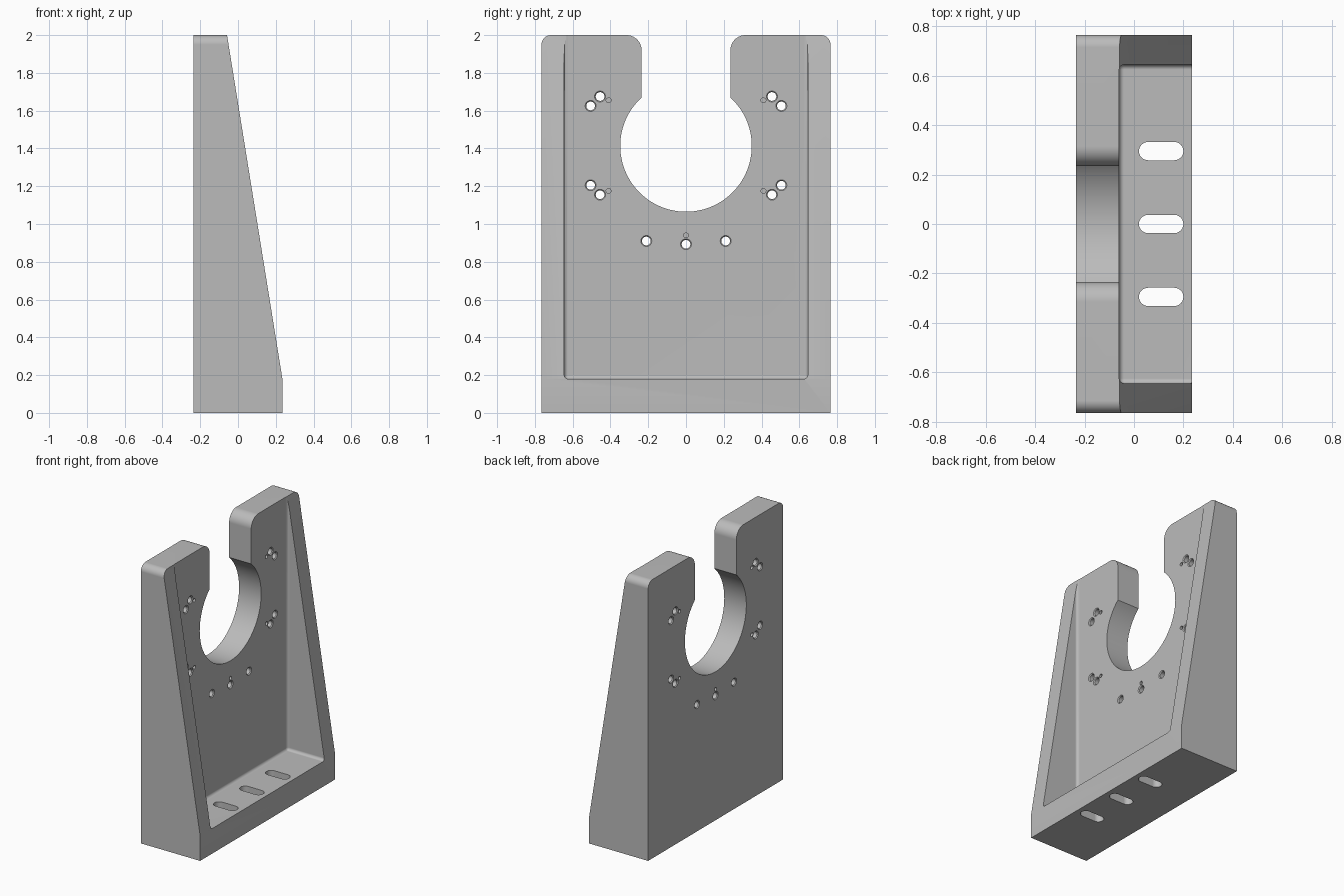
import bpy
import bmesh
from math import sin, cos, pi, radians, atan2, sqrt

cube = bpy.data.objects.get("Cube")
if cube:
    bpy.data.objects.remove(cube, do_unlink=True)

# Main dimensions
BACK, FRONT, FACE = -0.235, 0.235, -0.06    # x of back, base front, plate face
HALF, TOP, FLOOR = 0.765, 2.0, 0.18         # half width, height, base thickness
BORE_Z, BORE_R, GAP = 1.413, 0.348, 0.235   # round opening and its throat

metal = bpy.data.materials.new("Plain grey metal")
metal.use_nodes = True
GREY = (0.5, 0.5, 0.5, 1)
metal.diffuse_color = GREY
metal.node_tree.nodes["Principled BSDF"].inputs["Base Color"].default_value = GREY


def arc(cx, cy, r, start, end, n):
    """Points on a circular arc, angles in radians."""
    angles = [start + (end - start) * i / n for i in range(n + 1)]
    return [(cx + r * cos(a), cy + r * sin(a)) for a in angles]


def finish(bm, name):
    bmesh.ops.recalc_face_normals(bm, faces=bm.faces)
    mesh = bpy.data.meshes.new(name)
    bm.to_mesh(mesh)
    bm.free()
    obj = bpy.data.objects.new(name, mesh)
    bpy.context.collection.objects.link(obj)
    mesh.materials.append(metal)
    return obj


def loft(bm, rings):
    """Closed solid through matching rings of 3D points."""
    rings = [[bm.verts.new(p) for p in ring] for ring in rings]
    n = len(rings[0])
    for a, b in zip(rings, rings[1:]):
        for i in range(n):
            j = (i + 1) % n
            bm.faces.new((a[i], a[j], b[j], b[i]))
    bm.faces.new(rings[0])
    bm.faces.new(rings[-1])


def place(axis, level, p):
    u, v = p
    return {"X": (level, u, v), "Y": (u, level, v), "Z": (u, v, level)}[axis]


def prism(bm, axis, pts, low, high):
    loft(bm, [[place(axis, h, p) for p in pts] for h in (low, high)])


def cut(target, cutter):
    mod = target.modifiers.new("cut", "BOOLEAN")
    mod.operation = "DIFFERENCE"
    mod.solver = "EXACT"
    mod.object = cutter
    bpy.context.view_layer.objects.active = target
    bpy.ops.object.modifier_apply(modifier=mod.name)
    bpy.data.objects.remove(cutter, do_unlink=True)


# Bracket body: outline with rounded top corners and open round bore
throat = atan2(sqrt(BORE_R ** 2 - GAP ** 2), GAP)
half = [(HALF, 0)]
half += arc(HALF - 0.05, TOP - 0.05, 0.05, 0, pi / 2, 8)
half += arc(GAP + 0.08, TOP - 0.08, 0.08, pi / 2, pi, 10)
half += arc(0, BORE_Z, BORE_R, throat, -pi / 2, 40)
outline = half + [(-y, z) for y, z in reversed(half[:-1])]
bm = bmesh.new()
prism(bm, "X", outline, BACK, FRONT)
bracket = finish(bm, "mounting_bracket")

# Sloping front of the side walls
slope = (FRONT - FACE) / (TOP - FLOOR)
bm = bmesh.new()
prism(bm, "Y", [(FRONT + 0.1 * slope, FLOOR - 0.1), (1, FLOOR - 0.1),
                (1, TOP + 0.1), (FACE + 0.002 - 0.1 * slope, TOP + 0.1)], -1, 1)
cut(bracket, finish(bm, "slope_cutter"))

# Pocket between the side walls, with small fillets
bm = bmesh.new()
prism(bm, "X", [(-0.645, FLOOR), (0.645, FLOOR), (0.645, 2.5), (-0.645, 2.5)], FACE, 1)
bmesh.ops.bevel(bm, geom=bm.edges[:], offset=0.02, segments=5,
                profile=0.5, affect="EDGES")
cut(bracket, finish(bm, "pocket_cutter"))

# Three slots through the base
bm = bmesh.new()
for y in (-0.295, 0, 0.295):
    slot = arc(0.163, y, 0.037, -pi / 2, pi / 2, 12)
    slot += arc(0.057, y, 0.037, pi / 2, 3 * pi / 2, 12)
    prism(bm, "Z", slot, -0.1, FLOOR + 0.1)
cut(bracket, finish(bm, "slot_cutter"))

# Chamfered bolt holes and blind pin holes around the bore
bolts = [(0.455, 1.675), (0.505, 1.625), (0.505, 1.205), (0.455, 1.155), (0.21, 0.91)]
pins = [(0.41, 1.655), (0.41, 1.175)]


def both_sides(points, centre):
    return points + [(-y, z) for y, z in points] + [centre]


bm = bmesh.new()
steps = [(BACK - 0.005, 0.034), (BACK + 0.006, 0.023),
         (FACE - 0.006, 0.023), (FACE + 0.005, 0.034)]
for y, z in both_sides(bolts, (0, 0.893)):
    loft(bm, [[place("X", x, p) for p in arc(y, z, r, 0, 2 * pi, 24)[:-1]]
              for x, r in steps])
for y, z in both_sides(pins, (0, 0.94)):
    ring = arc(y, z, 0.013, 0, 2 * pi, 16)[:-1]
    prism(bm, "X", ring, BACK - 0.01, BACK + 0.06)
    prism(bm, "X", ring, FACE - 0.06, FACE + 0.01)
cut(bracket, finish(bm, "hole_cutter"))

# Smooth curves, crisp edges
bpy.ops.object.select_all(action="DESELECT")
bracket.select_set(True)
bpy.context.view_layer.objects.active = bracket
bpy.ops.object.shade_smooth_by_angle(angle=radians(30))
weighted = bracket.modifiers.new("even_shading", "WEIGHTED_NORMAL")
weighted.keep_sharp = True
